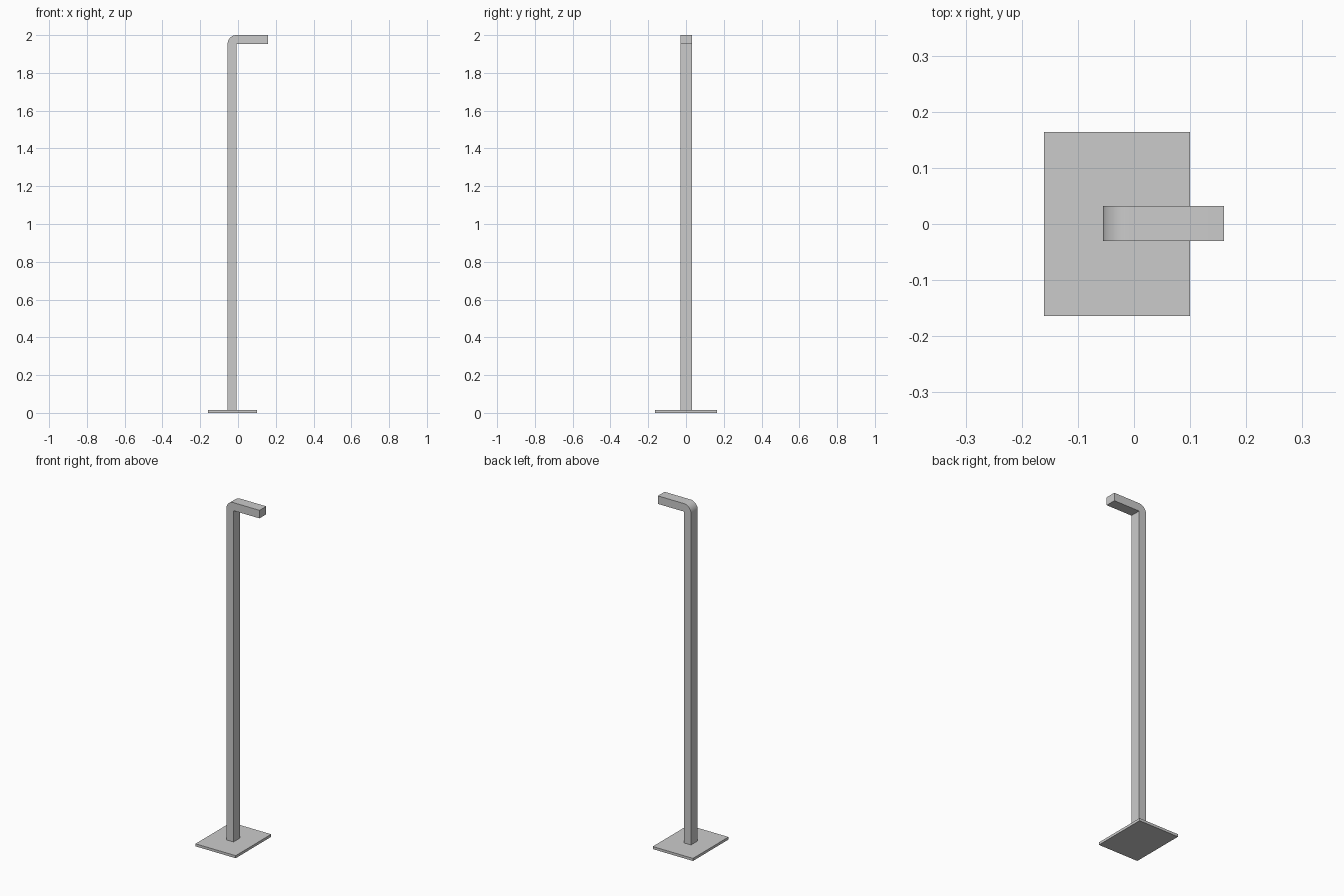
import bpy, bmesh, math

if "Cube" in bpy.data.objects:
    bpy.data.objects.remove(bpy.data.objects["Cube"])


def extrude_profile(name, points, y0, y1):
    """Extrude a closed XZ outline from y0 to y1."""
    bm = bmesh.new()
    face = bm.faces.new([bm.verts.new((x, y0, z)) for x, z in points])
    ext = bmesh.ops.extrude_face_region(bm, geom=[face])
    verts = [g for g in ext["geom"] if isinstance(g, bmesh.types.BMVert)]
    bmesh.ops.translate(bm, verts=verts, vec=(0, y1 - y0, 0))
    bmesh.ops.recalc_face_normals(bm, faces=bm.faces)
    mesh = bpy.data.meshes.new(name)
    bm.to_mesh(mesh)
    bm.free()
    obj = bpy.data.objects.new(name, mesh)
    bpy.context.collection.objects.link(obj)
    return obj


BASE_TOP = 0.015
THICK = 0.047                    # tube depth, also the outer bend radius
INNER_X, INNER_Z = -0.008, 2 - THICK
TIP_X = 0.16

# Flat floor plate
extrude_profile("base_plate",
                [(-0.16, 0), (0.10, 0), (0.10, BASE_TOP), (-0.16, BASE_TOP)],
                -0.164, 0.164)

# Upright and arm as one bent bar: sharp inner corner, rounded outer bend
bend = [(INNER_X + THICK * math.cos(a), INNER_Z + THICK * math.sin(a))
        for a in (math.pi - i * math.pi / 2 / 12 for i in range(13))]
outline = [(INNER_X, BASE_TOP), (INNER_X - THICK, BASE_TOP), *bend,
           (TIP_X, 2), (TIP_X, INNER_Z), (INNER_X, INNER_Z)]
post = extrude_profile("post_and_arm", outline, -0.03, 0.032)

# Smooth the bend, keep the bar edges sharp
bpy.context.view_layer.objects.active = post
post.select_set(True)
bpy.ops.object.shade_smooth_by_angle(angle=math.radians(30))
